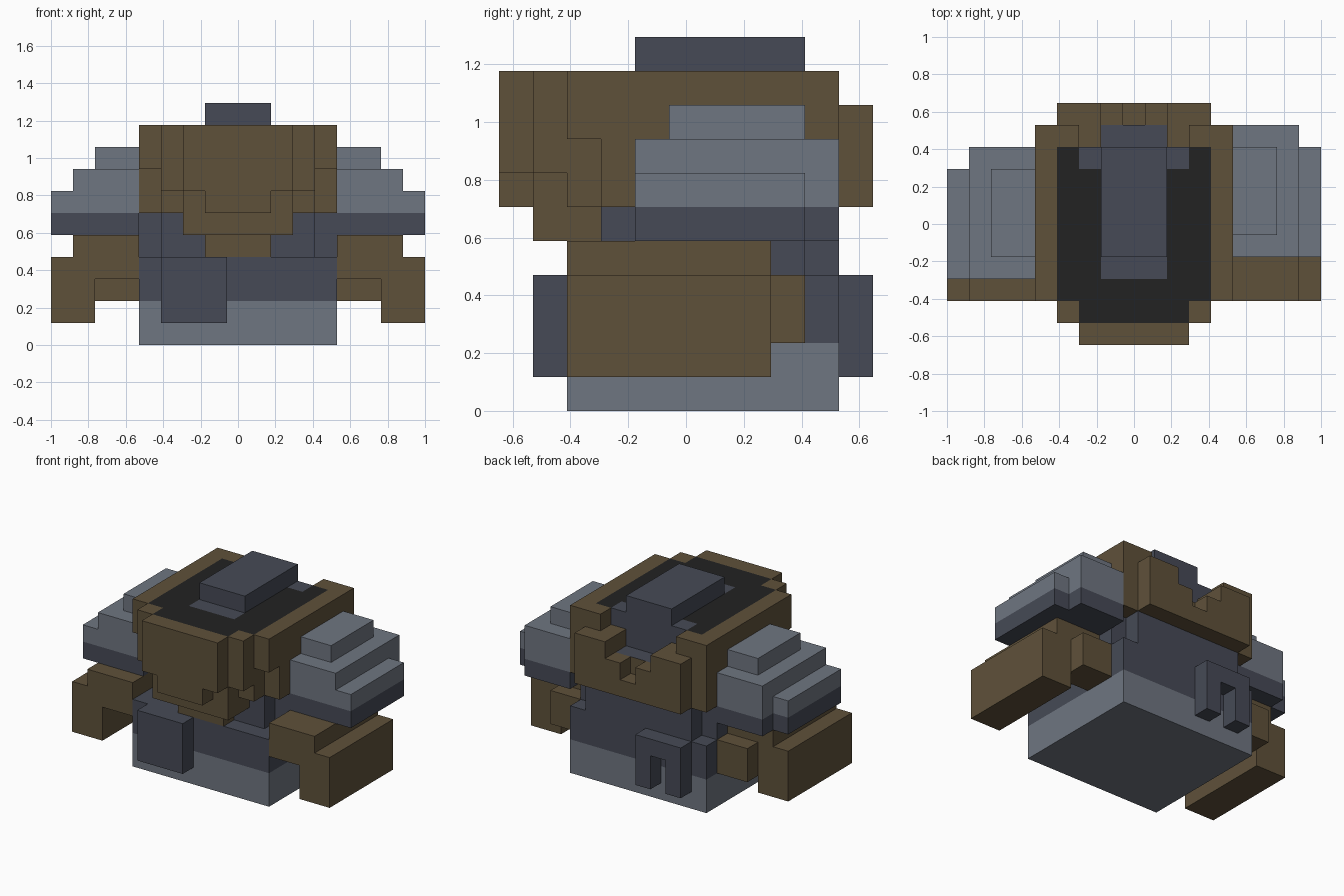
import bpy, bmesh
from mathutils import Vector

if "Cube" in bpy.data.objects:
    bpy.data.objects.remove(bpy.data.objects["Cube"])

U = 2 / 17  # one block; grid is 17 x 11 x 11


def material(name, rgb):
    m = bpy.data.materials.new(name)
    lin = [((c / 255 + 0.055) / 1.055) ** 2.4 for c in rgb]
    m.diffuse_color = (*lin, 1)
    m.use_nodes = True
    m.node_tree.nodes["Principled BSDF"].inputs["Base Color"].default_value = m.diffuse_color
    return m


MATS = [material("brown", (95, 81, 58)), material("light_grey", (111, 118, 129)),
        material("dark_grey", (70, 74, 86)), material("black", (34, 34, 34))]
BROWN, LIGHT, DARK, BLACK = range(4)


def build(name, boxes, rule):
    """Union of grid boxes (x0, x1, y0, y1, z0, z1); rule(cell, direction) gives the colour."""
    cells = {(x, y, z) for x0, x1, y0, y1, z0, z1 in boxes
             for x in range(x0, x1) for y in range(y0, y1) for z in range(z0, z1)}
    bm = bmesh.new()
    for c in sorted(cells):
        for axis in range(3):
            for s in (-1, 1):
                n = [0, 0, 0]
                n[axis] = s
                if tuple(a + b for a, b in zip(c, n)) in cells:
                    continue
                a, b = (axis + 1) % 3, (axis + 2) % 3
                corners = [(0, 0), (1, 0), (1, 1), (0, 1)]
                verts = []
                for i, j in corners[::s]:
                    p = list(c)
                    p[axis] += s > 0
                    p[a] += i
                    p[b] += j
                    verts.append(bm.verts.new(Vector((p[0] - 8.5, p[1] - 5.5, p[2])) * U))
                bm.faces.new(verts).material_index = rule(c, tuple(n))
    bmesh.ops.remove_doubles(bm, verts=bm.verts, dist=U * 0.01)
    mesh = bpy.data.meshes.new(name)
    bm.to_mesh(mesh)
    bm.free()
    for m in MATS:
        mesh.materials.append(m)
    obj = bpy.data.objects.new(name, mesh)
    bpy.context.collection.objects.link(obj)


def plain(colour):
    return lambda c, n: colour


def mirror(boxes):
    return [(17 - x1, 17 - x0, *rest) for x0, x1, *rest in boxes]


# Body with a pale lower band and a narrower chest
build("body", [(4, 13, 2, 10, 0, 4), (5, 12, 3, 10, 4, 6), (4, 13, 4, 9, 4, 6)],
      lambda c, n: LIGHT if c[2] < 2 else DARK)

# Pouch on the front and arched bracket on the back
build("front_pouch", [(5, 8, 1, 2, 1, 4)], plain(DARK))
build("back_bracket", [(5, 8, 10, 11, 3, 4), (5, 6, 10, 11, 1, 3), (7, 8, 10, 11, 1, 3)], plain(DARK))


# Head: black crown, dark centre stripe, brown elsewhere
def head_colour(c, n):
    x, y, z = c
    if n == (0, 0, 1) and z == 9:
        if (7 <= x < 10 and 3 <= y < 9) or (6 <= x < 11 and y == 8):
            return DARK
        if (5 <= x < 12 and 2 <= y < 9) or (6 <= x < 11 and y == 1):
            return BLACK
    if n == (0, 0, 1) and y == 9 and 7 <= x < 10:
        return DARK
    if n == (0, 1, 0) and y == 8:
        return DARK
    return BROWN


build("head", [
    (5, 12, 2, 9, 6, 10), (4, 13, 2, 9, 8, 10), (4, 13, 3, 10, 6, 8),     # skull
    (4, 6, 9, 10, 8, 10), (11, 13, 9, 10, 8, 10),                          # rear corners
    (6, 7, 9, 10, 8, 9), (10, 11, 9, 10, 8, 9),
    (5, 12, 1, 2, 7, 10), (6, 11, 1, 2, 5, 7), (6, 11, 2, 3, 5, 6),        # jaw
    (7, 10, 2, 3, 4, 5),
    (6, 11, 0, 1, 7, 10), (7, 10, 0, 1, 6, 7),                             # face mask
], head_colour)

# Notched plate behind the head
build("neck_guard", [(5, 12, 10, 11, 6, 7), (5, 8, 10, 11, 7, 8), (9, 12, 10, 11, 7, 8),
                     (5, 7, 10, 11, 8, 9), (10, 12, 10, 11, 8, 9)], plain(BROWN))
build("crest", [(7, 10, 4, 9, 10, 11)], plain(DARK))

# Arms and stepped shoulder pads; the left pad sits one block further forward
arm = [(13, 16, 2, 8, 3, 5), (15, 17, 2, 8, 1, 4), (13, 15, 7, 9, 2, 4)]
pad = [(13, 17, 4, 9, 5, 7), (13, 16, 4, 10, 5, 8), (13, 15, 5, 9, 8, 9)]
left_pad = [(x0, x1, y0 - 1, y1 - 1, z0, z1) for x0, x1, y0, y1, z0, z1 in mirror(pad)]
for side, arm_boxes, pad_boxes in (("right", arm, pad), ("left", mirror(arm), left_pad)):
    build(side + "_arm", arm_boxes, plain(BROWN))
    build(side + "_shoulder_pad", pad_boxes, lambda c, n: DARK if c[2] < 6 else LIGHT)
